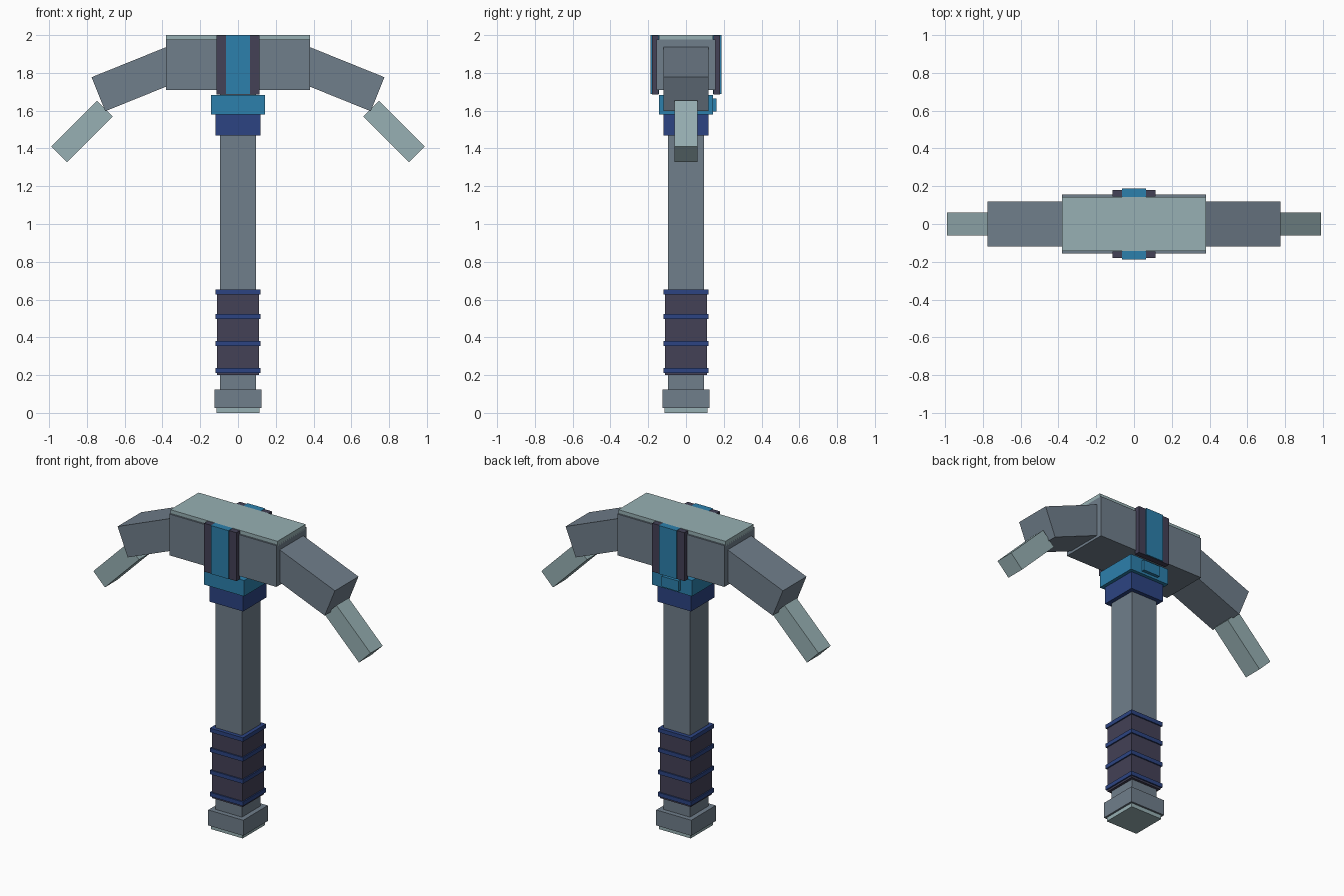
import bpy
import math

if "Cube" in bpy.data.objects:
    bpy.data.objects.remove(bpy.data.objects["Cube"])


def material(name, r, g, b):
    """Flat material from 0-255 display values, stored as linear."""
    def lin(c):
        c /= 255
        return c / 12.92 if c <= 0.04045 else ((c + 0.055) / 1.055) ** 2.4
    m = bpy.data.materials.new(name)
    m.diffuse_color = (lin(r), lin(g), lin(b), 1)
    m.use_nodes = True
    m.node_tree.nodes["Principled BSDF"].inputs["Base Color"].default_value = m.diffuse_color
    return m


SLATE = material("slate_grey", 112, 126, 139)
PALE = material("pale_steel", 151, 176, 179)
BLUE = material("bright_blue", 44, 128, 172)
NAVY = material("navy_blue", 44, 68, 130)
DARK = material("dark_wrap", 67, 65, 86)


def box(name, center, size, mat, tilt=0):
    """Box with full sizes, tilted around y by degrees."""
    bpy.ops.mesh.primitive_cube_add(size=1, location=center,
                                    rotation=(0, math.radians(tilt), 0))
    ob = bpy.context.object
    ob.name = name
    ob.scale = size
    bpy.ops.object.transform_apply(location=False, rotation=True, scale=True)
    ob.data.materials.append(mat)
    return ob


def column(name, half, z0, z1, mat):
    """Square block centred on the shaft axis."""
    return box(name, (0, 0, (z0 + z1) / 2), (2 * half, 2 * half, z1 - z0), mat)


# Shaft and pommel
column("pommel_cap", 0.113, 0, 0.04, PALE)
column("pommel", 0.125, 0.025, 0.125, SLATE)
column("shaft", 0.094, 0.1, 1.73, SLATE)

# Grip with four raised rings
column("grip", 0.11, 0.2, 0.645, DARK)
for i, z in enumerate((0.225, 0.368, 0.511, 0.639)):
    column(f"grip_ring_{i + 1}", 0.118, z - 0.013, z + 0.013, NAVY)

# Collars under the head, with a small latch at the back
column("lower_collar", 0.12, 1.468, 1.58, NAVY)
column("upper_collar", 0.142, 1.58, 1.682, BLUE)
box("collar_latch", (0, 0.145, 1.63), (0.12, 0.034, 0.068), BLUE)

# Head block with top plate
box("head_block", (0, 0, 1.843), (0.764, 0.31, 0.266), SLATE)
box("top_plate", (0, 0, 1.983), (0.764, 0.288, 0.034), PALE)

# Straps on the front and back of the head
for side, s in (("front", -1), ("back", 1)):
    box(f"{side}_strap", (0, s * 0.163, 1.842), (0.23, 0.036, 0.312), DARK)
    box(f"{side}_strap_stripe", (0, s * 0.166, 1.844), (0.125, 0.044, 0.312), BLUE)

# Drooping arms and claw tips, mirrored left and right
TILT, ARM = 22, 0.44
for side, s in (("left", -1), ("right", 1)):
    a = math.radians(TILT)
    x = 0.739 - math.cos(a) * ARM / 2
    z = 1.687 + math.sin(a) * ARM / 2
    box(f"{side}_arm", (s * x, 0, z), (ARM, 0.24, 0.194), SLATE, s * TILT)
    box(f"{side}_tip", (s * 0.826, 0, 1.49), (0.344, 0.124, 0.117), PALE, s * 45)
